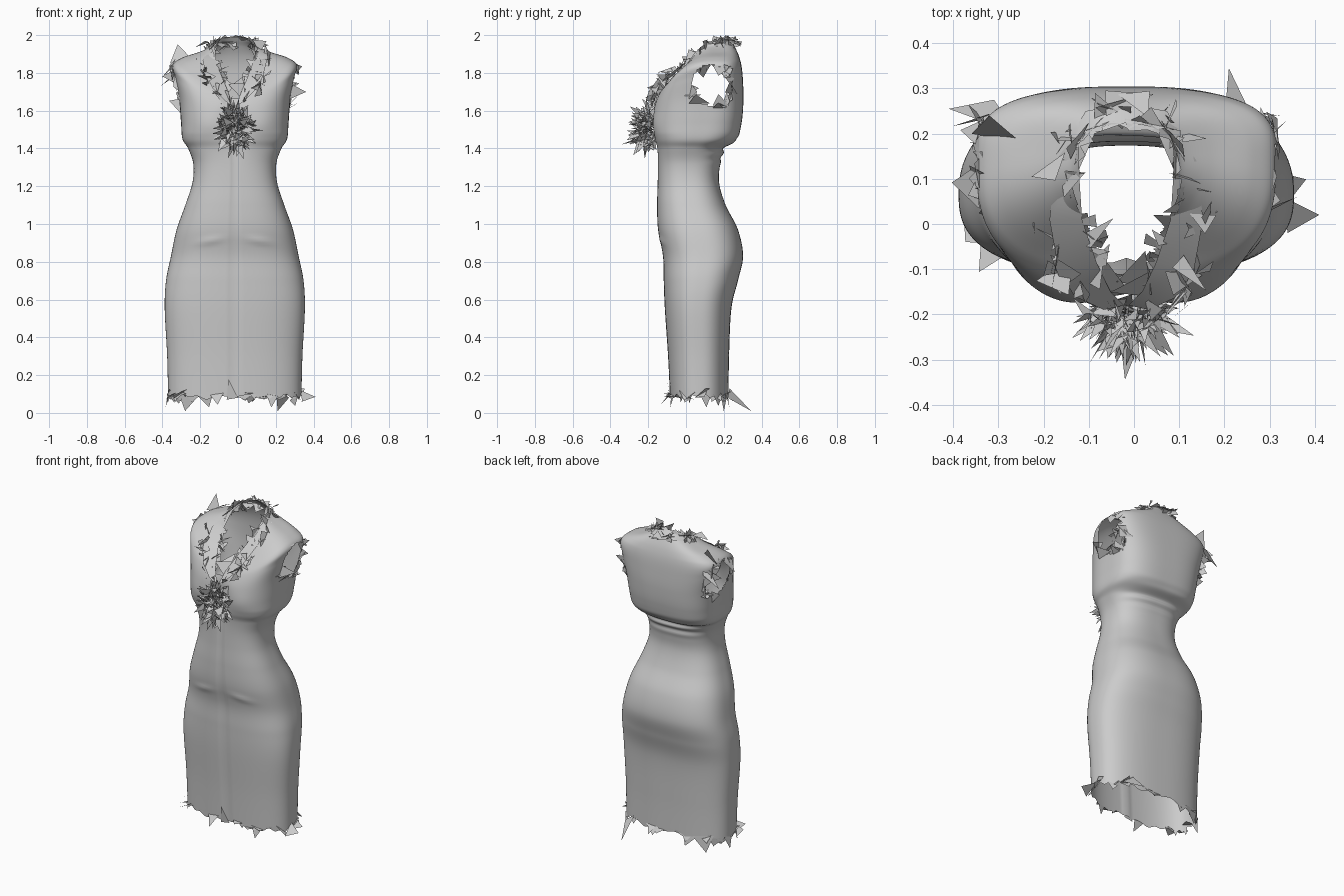
import bpy, bmesh, math, random
from mathutils import Vector

if "Cube" in bpy.data.objects:
    bpy.data.objects.remove(bpy.data.objects["Cube"])

random.seed(7)
CX = -0.017
SEG, SUB = 160, 10

# skirt and waist sections: z, half width, front y, back y
SKIRT = [(0.085, .353, -.085, .225), (0.30, .358, -.095, .228), (0.55, .371, -.112, .240),
         (0.70, .364, -.118, .275), (0.83, .338, -.122, .302), (0.97, .308, -.148, .275),
         (1.10, .262, -.153, .210), (1.22, .224, -.150, .175), (1.32, .220, -.150, .182),
         (1.40, .247, -.155, .205), (1.45, .277, -.166, .270)]
# bodice sections, tilting over the shoulders: side z, front z, back z, half width, front y, back y
BODICE = [(1.54, 1.53, 1.54, .285, -.172, .295), (1.66, 1.62, 1.65, .295, -.168, .304),
          (1.77, 1.69, 1.75, .318, -.142, .302), (1.84, 1.73, 1.83, .330, -.110, .295),
          (1.88, 1.755, 1.89, .280, -.080, .280), (1.91, 1.775, 1.94, .190, -.050, .257),
          (1.94, 1.785, 1.97, .125, -.030, .237), (1.965, 1.80, 1.992, .105, -.020, .222)]
ROWS = [(z, z, z, w, f, b) for z, w, f, b in SKIRT] + BODICE


def catmull(t):
    i = min(int(t), len(ROWS) - 2)
    u = t - i
    p = [ROWS[max(0, min(len(ROWS) - 1, i + k))] for k in (-1, 0, 1, 2)]
    return [.5 * (2 * b + (c - a) * u + (2 * a - 5 * b + 4 * c - d) * u * u
                  + (3 * b - a - 3 * c + d) * u ** 3) for a, b, c, d in zip(*p)]


def gauss(v, c, s):
    return math.exp(-((v - c) / s) ** 2)


def spow(v, e):
    return math.copysign(abs(v) ** e, v)


def surface(t, a):
    zs, zf, zb, w, yf, yb = catmull(t)
    up = max(0, min(1, (zs - 1.4) / .4))
    yc = (yf + yb) / 2 * (1 - up) + .15 * up
    chest = max(0, min(1, (zs - 1.4) / .08))
    e = 2 / (2.6 + .4 * chest - .7 * max(0, min(1, (zs - 1.86) / .06)))
    c, s = spow(math.cos(a), e), spow(math.sin(a), e)
    x = w * c
    y = yc + s * ((yb - yc) if s > 0 else (yc - yf))
    k = math.sin(a) ** 2
    z = zs + ((zb - zs) if s > 0 else (zf - zs)) * k
    if s < 0:   # bust, centre seam and hip creases
        y += .022 * gauss(x, 0, .05) * gauss(z, 1.53, .13)
        y -= .010 * (gauss(x, .15, .08) + gauss(x, -.15, .08)) * gauss(z, 1.53, .07)
        y += .010 * gauss(x, 0, .008) * (z < 1.4)
        y -= .006 * gauss(z, .93 - .15 * abs(x), .018) * gauss(abs(x), .13, .07)
    else:       # waist folds at the back
        y += .008 * k * math.sin(z * 120 + 5 * x) * gauss(z, 1.39, .055)
    return Vector((x + CX, y, z))


def finish(bm, name, angle=None):
    me = bpy.data.meshes.new(name)
    bm.to_mesh(me)
    bm.free()
    ob = bpy.data.objects.new(name, me)
    bpy.context.collection.objects.link(ob)
    if angle:
        for o in bpy.context.selected_objects:
            o.select_set(False)
        ob.select_set(True)
        bpy.context.view_layer.objects.active = ob
        bpy.ops.object.shade_smooth_by_angle(angle=math.radians(angle))
    return ob


def strip(bm, rings, closed):
    for r0, r1 in zip(rings, rings[1:]):
        n = len(r0)
        for j in range(n if closed else n - 1):
            bm.faces.new((r0[j], r0[(j + 1) % n], r1[(j + 1) % n], r1[j]))


def shard(bm, pts):
    lim = Vector((.41, .345, 2))
    vs = []
    for p in pts:
        vs.append(bm.verts.new((max(-lim.x, min(lim.x, p[0])), max(-lim.y, min(lim.y, p[1])),
                                max(0.005, min(lim.z, p[2])))))
    bm.faces.new(vs)


def rand_vec():
    return Vector([random.gauss(0, 1) for _ in range(3)]).normalized()


# dress body with armholes and V neckline opened
bm = bmesh.new()
steps = (len(ROWS) - 1) * SUB
rings = [[bm.verts.new(surface(i / SUB, 2 * math.pi * j / SEG)) for j in range(SEG)]
         for i in range(steps + 1)]
strip(bm, rings, True)
for j, v in enumerate(rings[0]):
    v.co.z += .014 * math.sin(j * .55) * math.sin(j * .23 + 1)


def is_open(f):
    x, y, z = f.calc_center_median()
    x -= CX
    arm = abs(x) > .2 and ((y - .135) / .105) ** 2 + ((z - 1.735) / .11) ** 2 < 1
    neck = y < .1 and abs(x) < (z - 1.62) * .4
    return arm or neck


bmesh.ops.delete(bm, geom=[f for f in bm.faces if is_open(f)], context='FACES')
bm.normal_update()
rims = []
for e in bm.edges:
    if e.is_boundary:
        mid = (e.verts[0].co + e.verts[1].co) / 2
        f = e.link_faces[0]
        out = (mid - f.calc_center_median()).normalized()
        rims.append((mid, out, f.normal.copy(), (e.verts[1].co - e.verts[0].co).normalized()))
finish(bm, "dress_body", 60)

# turned collar and lapels along the neckline
bm = bmesh.new()
path = [(.005, -.180, 1.62), (.035, -.150, 1.70), (.066, -.085, 1.775), (.098, .01, 1.86),
        (.105, .12, 1.94), (.07, .20, 1.985), (0, .225, 1.995)]
outer = [(.05, -.190, 1.65), (.115, -.160, 1.715), (.150, -.100, 1.785), (.170, .01, 1.865),
         (.155, .14, 1.925), (.09, .25, 1.95), (0, .266, 1.955)]
full = lambda p: p + [(-x, y, z) for x, y, z in p[-2::-1]]
strip(bm, [[bm.verts.new((x + CX, y, z)) for x, y, z in full(p)] for p in (path, outer)], False)
finish(bm, "collar", 50)

# frayed shards along hem, armholes and neckline
bm = bmesh.new()
groups = [([r for r in rims if r[0].z < .3], 42),
          ([r for r in rims if r[0].z > 1 and abs(r[0].x - CX) > .2], 56),
          ([r for r in rims if r[0].z > 1 and abs(r[0].x - CX) <= .2], 60)]
for group, count in groups:
    for _ in range(count):
        p, out, nor, tan = random.choice(group)
        s = random.uniform(.03, .09)
        tip = p + out * s * random.uniform(-.4, .7) + nor * s * random.uniform(-.1, .6)
        shard(bm, [p - tan * s * .6 - out * .01, p + tan * s * random.uniform(.3, .8) - out * .01,
                   tip + rand_vec() * s * .4])
# extra shards lying on the collar
for _ in range(64):
    k = random.randrange(len(outer) - 1)
    p = Vector(outer[k]).lerp(Vector(outer[k + 1]), random.random())
    p.x = p.x * random.choice((-1, 1)) + CX
    s = random.uniform(.025, .065)
    shard(bm, [p + rand_vec() * s for _ in range(3)])
# the largest loose pieces
for pts in ([(.41, .02, .085), (.33, .06, .12), (.34, -.02, .06)],
            [(.21, .345, .01), (.20, .23, .13), (.27, .22, .08)],
            [(-.41, .255, 1.73), (-.31, .275, 1.80), (-.26, .20, 1.86)],
            [(-.32, .24, 1.95), (-.36, .20, 1.85), (-.25, .18, 1.88)],
            [(-.28, .20, .01), (-.32, .18, .12), (-.20, .22, .10)],
            [(-.05, -.10, .18), (-.06, -.085, .07), (.0, -.085, .08)],
            [(-.02, -.345, 1.42), (.01, -.27, 1.45), (-.03, -.26, 1.44)]):
    shard(bm, pts)
finish(bm, "frayed_edges")

# spiky flower at the base of the neckline
bm = bmesh.new()
centre = Vector((-.015, -.175, 1.505))
for _ in range(330):
    d = rand_vec()
    d.y = -abs(d.y)
    r = random.uniform(.3, .9)
    p = centre + Vector((d.x * .09, d.y * .105, d.z * .125)) * r
    s = random.uniform(.02, .048)
    side = d.cross(rand_vec()).normalized()
    shard(bm, [p - side * s * .5, p + side * s * .5, p + (d + rand_vec() * .9) * s])
finish(bm, "flower_brooch")
